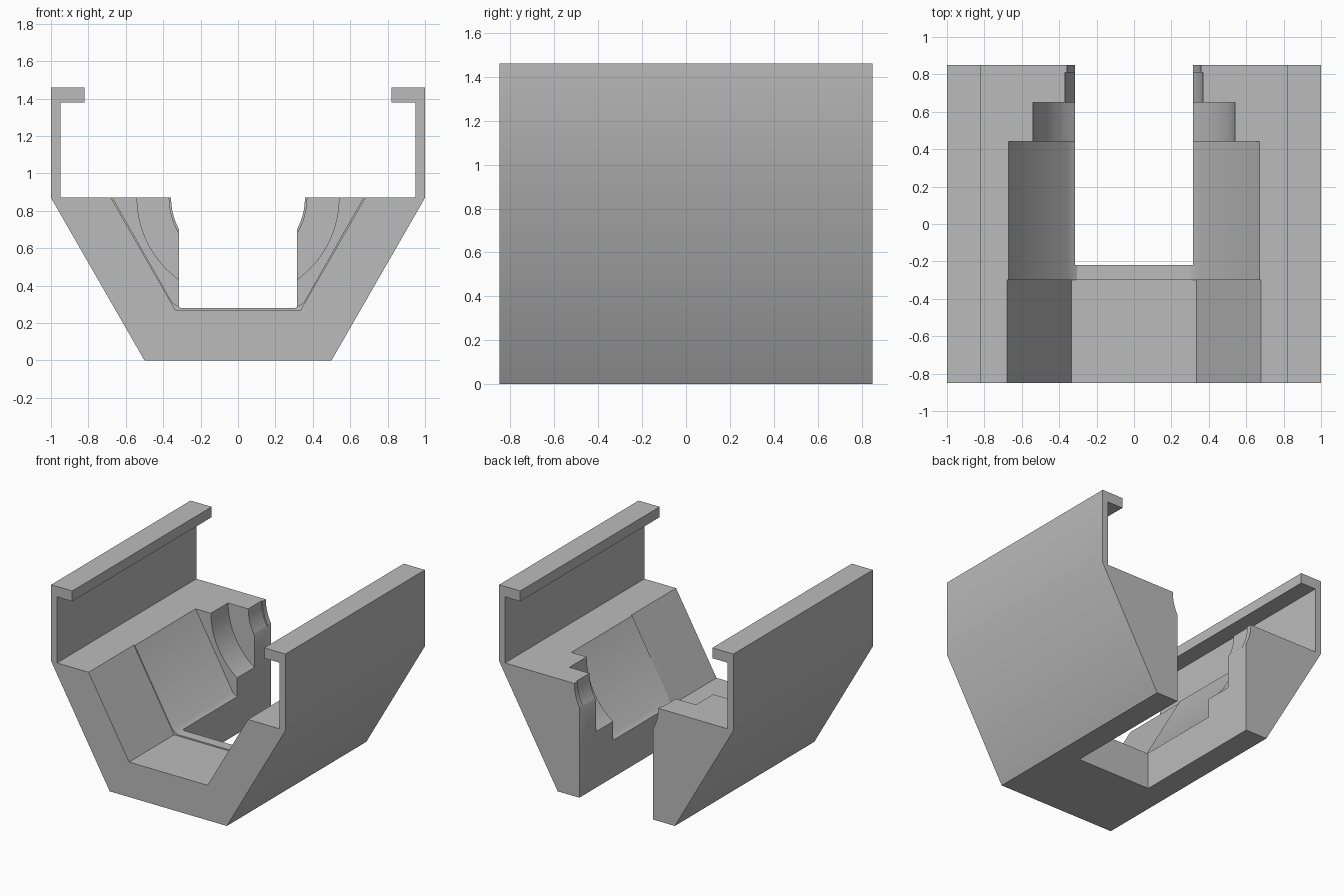
import bpy
import bmesh
import math

if "Cube" in bpy.data.objects:
    bpy.data.objects.remove(bpy.data.objects["Cube"], do_unlink=True)

grey = bpy.data.materials.new("plain grey")
grey.use_nodes = True
grey.diffuse_color = (0.5, 0.5, 0.5, 1)
grey.node_tree.nodes["Principled BSDF"].inputs["Base Color"].default_value = (0.5, 0.5, 0.5, 1)


def extrude(name, profile, y0, y1):
    """Solid from an x-z profile running from y0 to y1."""
    bm = bmesh.new()
    face = bm.faces.new([bm.verts.new((x, y0, z)) for x, z in profile])
    out = bmesh.ops.extrude_face_region(bm, geom=[face])
    moved = [g for g in out["geom"] if isinstance(g, bmesh.types.BMVert)]
    bmesh.ops.translate(bm, verts=moved, vec=(0, y1 - y0, 0))
    bmesh.ops.recalc_face_normals(bm, faces=bm.faces)
    mesh = bpy.data.meshes.new(name)
    bm.to_mesh(mesh)
    bm.free()
    mesh.materials.append(grey)
    obj = bpy.data.objects.new(name, mesh)
    bpy.context.collection.objects.link(obj)
    return obj


def mirrored(half):
    """Close a right-hand half profile with its mirror image."""
    return half + [(-x, z) for x, z in reversed(half)]


def circle(radius, z, count=64):
    angles = [2 * math.pi * i / count for i in range(count)]
    return [(radius * math.cos(a), z + radius * math.sin(a)) for a in angles]


def cut(body, profile, y0, y1):
    cutter = extrude("cutter", profile, y0, y1)
    cutter.hide_render = True
    mod = body.modifiers.new("cut", "BOOLEAN")
    mod.operation = "DIFFERENCE"
    mod.solver = "EXACT"
    mod.object = cutter
    bpy.context.view_layer.objects.active = body
    bpy.ops.object.modifier_apply(modifier=mod.name)
    bpy.data.objects.remove(cutter, do_unlink=True)


# Cradle with side walls and inward lips
deck = 0.87
body = extrude("cradle_body", mirrored([
    (0.5, 0), (1, deck), (1, 1.46), (0.82, 1.46),
    (0.82, 1.38), (0.95, 1.38), (0.95, deck)]), -0.85, 0.85)

# Sloped main cavity, slightly wider at the front
cut(body, mirrored([(0.305, 0.28), (0.352, 0.31), (0.67, deck), (0.67, 1)]), -0.9, 0.44)
cut(body, mirrored([(0.335, 0.27), (0.68, deck), (0.68, 1)]), -0.9, -0.3)

# Stepped round seats towards the back
for radius, y0, y1 in ((0.54, 0.4, 0.65), (0.368, 0.6, 0.81), (0.358, 0.78, 0.9)):
    cut(body, circle(radius, deck), y0, y1)

# Open slot through the floor and back
cut(body, mirrored([(0.315, -0.1), (0.315, 1)]), -0.22, 0.95)

bpy.ops.object.select_all(action="DESELECT")
body.select_set(True)
bpy.context.view_layer.objects.active = body
bpy.ops.object.shade_smooth_by_angle(angle=math.radians(32))
